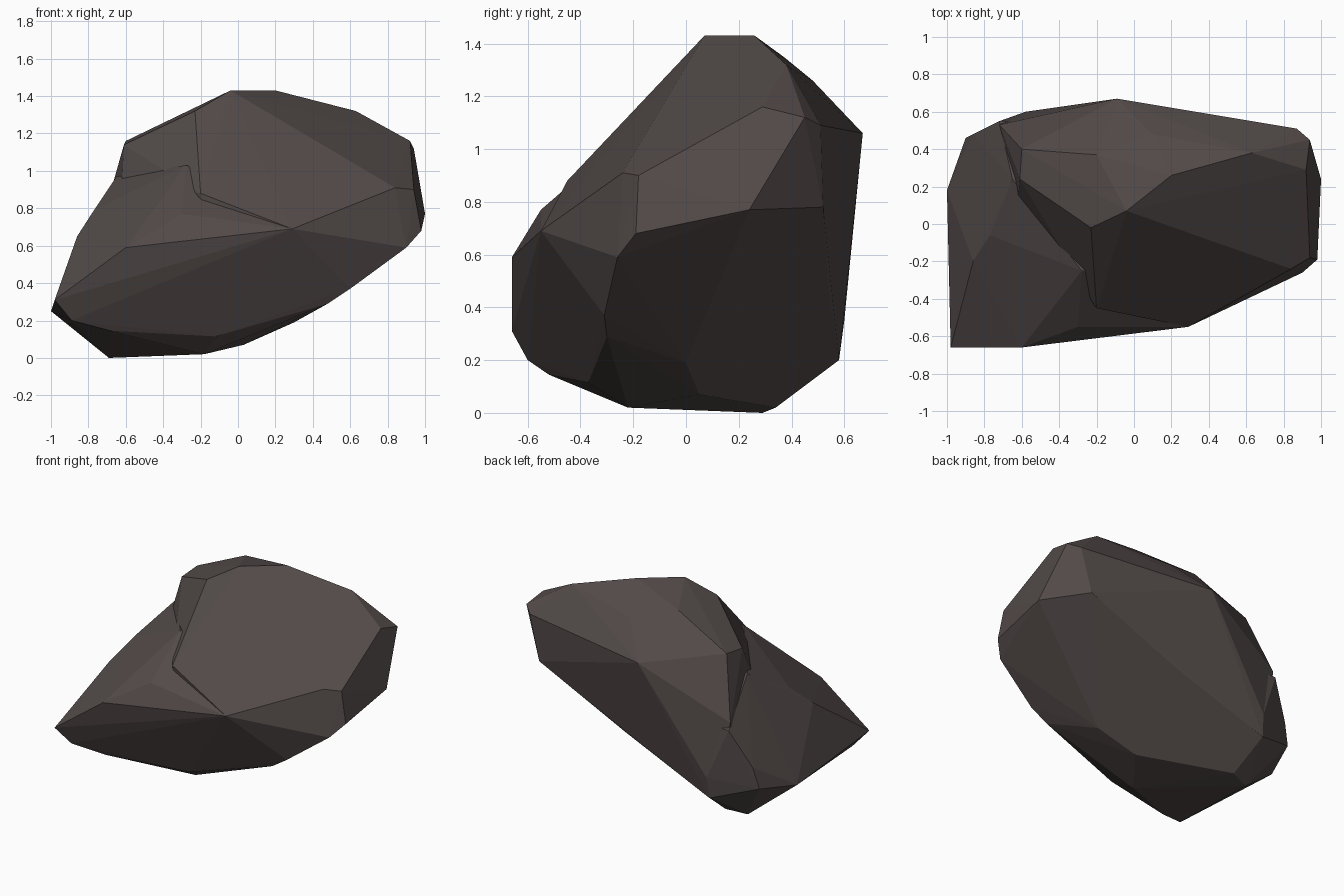
import bpy, bmesh

# Stone material
stone = bpy.data.materials.new("dark_stone")
stone.diffuse_color = (0.085, 0.069, 0.066, 1)


def hull(name, points):
    """Solid facetted block spanning the given corner points."""
    bm = bmesh.new()
    for p in points:
        bm.verts.new(p)
    res = bmesh.ops.convex_hull(bm, input=bm.verts[:])
    junk = {g for g in res["geom_interior"] + res["geom_unused"]
            if isinstance(g, bmesh.types.BMVert)}
    bmesh.ops.delete(bm, geom=list(junk), context='VERTS')
    bmesh.ops.recalc_face_normals(bm, faces=bm.faces[:])
    me = bpy.data.meshes.new(name)
    bm.to_mesh(me)
    bm.free()
    me.materials.append(stone)
    ob = bpy.data.objects.new(name, me)
    bpy.context.collection.objects.link(ob)
    return ob


# Underside and right end, shared by both blocks
right_end = [(0.98, -0.19, 0.68), (1.0, 0.24, 0.77), (0.29, -0.55, 0.69),
             (0.90, -0.26, 0.59), (0.60, -0.31, 0.37)]
underside = [(0.48, -0.30, 0.29), (0.30, 0.0, 0.19), (0.03, 0.05, 0.07),
             (-0.18, -0.22, 0.02), (-0.69, 0.29, 0.0), (-0.55, 0.34, 0.02),
             (-0.12, -0.37, 0.115)]
back_crease = [(0.79, 0.52, 0.78), (0.10, 0.54, 0.47), (-0.59, 0.58, 0.20),
               (-0.58, 0.60, 0.35)]
shared = right_end + underside + back_crease

# Low block: front-left wedge and left end
wedge = [(-0.98, -0.66, 0.31), (-0.60, -0.66, 0.59), (-0.30, -0.55, 0.77),
         (-0.28, -0.25, 1.03), (-0.65, 0.24, 0.97), (-0.77, -0.06, 0.79),
         (-0.86, -0.20, 0.65), (-0.89, -0.60, 0.20), (-0.68, -0.52, 0.145),
         (-1.0, 0.18, 0.25), (-0.90, 0.46, 0.30), (-0.86, 0.48, 0.45),
         (-0.72, 0.55, 0.70)]

# High block: sloping slab with the crest, standing proud of the wedge
crest = [(-0.04, 0.07, 1.43), (0.20, 0.26, 1.43), (0.63, 0.38, 1.32),
         (-0.23, -0.02, 1.32), (-0.40, 0.13, 1.23), (-0.61, 0.24, 1.14),
         (-0.60, 0.40, 1.16), (-0.40, 0.39, 1.25), (-0.20, 0.37, 1.35),
         (0.10, 0.48, 1.26), (-0.09, 0.67, 1.06), (-0.20, -0.45, 0.88),
         (-0.62, 0.14, 0.93), (-0.72, 0.53, 0.75)]
right_top = [(0.94, -0.18, 0.90), (0.84, -0.24, 0.91), (0.92, 0.29, 1.16),
             (0.94, 0.45, 1.12), (0.87, 0.51, 1.09)]

rock = hull("rock", shared + crest + right_top)
low = hull("rock_wedge_helper", shared + wedge)

# Fuse both blocks into one rock
mod = rock.modifiers.new("fuse", 'BOOLEAN')
mod.operation = 'UNION'
mod.solver = 'EXACT'
mod.object = low
bpy.context.view_layer.objects.active = rock
bpy.ops.object.modifier_apply(modifier=mod.name)
bpy.data.objects.remove(low)
